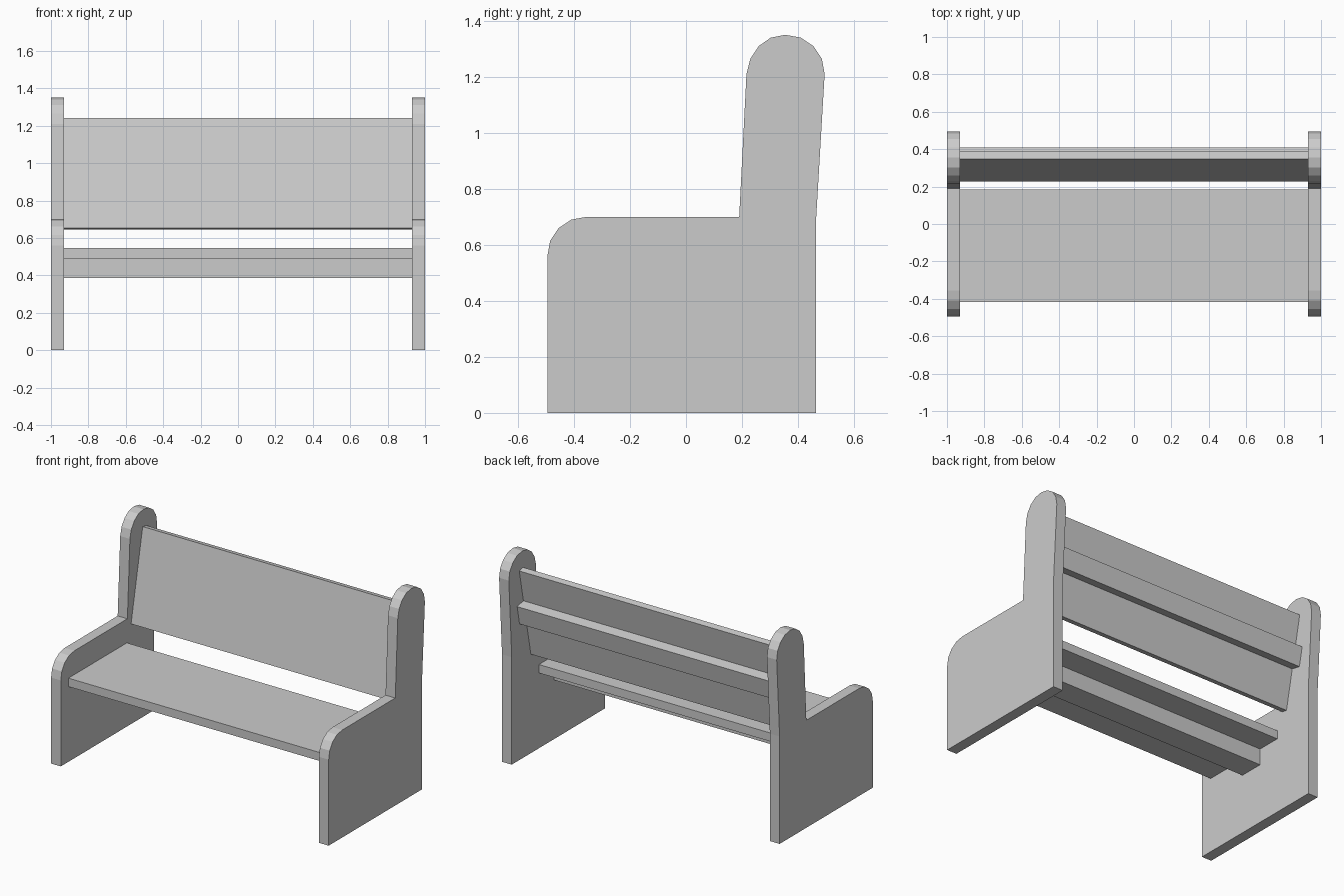
import bpy
import bmesh

default = bpy.data.objects.get("Cube")
if default:
    bpy.data.objects.remove(default, do_unlink=True)

# Single light grey finish
grey = bpy.data.materials.new("light_grey")
grey.use_nodes = True
colour = (0.6, 0.6, 0.6, 1)
grey.diffuse_color = colour
grey.node_tree.nodes["Principled BSDF"].inputs["Base Color"].default_value = colour

INNER, OUTER = 0.93, 1.0


def extrude(name, profile, x0, x1):
    """Extrude a (y, z) outline along x into a solid part."""
    bm = bmesh.new()
    face = bm.faces.new([bm.verts.new((x0, y, z)) for y, z in profile])
    moved = bmesh.ops.extrude_face_region(bm, geom=[face])["geom"]
    verts = [v for v in moved if isinstance(v, bmesh.types.BMVert)]
    bmesh.ops.translate(bm, verts=verts, vec=(x1 - x0, 0, 0))
    bmesh.ops.recalc_face_normals(bm, faces=bm.faces)
    mesh = bpy.data.meshes.new(name)
    bm.to_mesh(mesh)
    bm.free()
    mesh.materials.append(grey)
    obj = bpy.data.objects.new(name, mesh)
    bpy.context.collection.objects.link(obj)
    return obj


def board(name, y0, y1, z0, z1):
    return extrude(name, [(y0, z0), (y1, z0), (y1, z1), (y0, z1)], -INNER, INNER)


def leaning_board(name, y, z, height, depth):
    """Board leaning back, starting from its lower front edge."""
    c, s = 0.98, 0.199
    up, back = (height * s, height * c), (depth * c, -depth * s)
    corners = [(0, 0), back, (back[0] + up[0], back[1] + up[1]), up]
    return extrude(name, [(y + a, z + b) for a, b in corners], -INNER, INNER)


# End panels: rounded armrest in front, tall rounded upright behind
armrest = [(-0.495, 0), (-0.495, 0.56), (-0.485, 0.615), (-0.455, 0.66),
           (-0.41, 0.69), (-0.355, 0.70)]
upright = [(0.19, 0.70), (0.216, 1.21), (0.23, 1.265), (0.26, 1.31),
           (0.303, 1.34), (0.355, 1.35), (0.41, 1.34), (0.455, 1.31),
           (0.485, 1.265), (0.495, 1.21), (0.465, 0.70), (0.465, 0)]
for side, sign in (("left", 1), ("right", -1)):
    extrude(side + "_end_panel", armrest + upright, sign * INNER, sign * OUTER)

# Seat and the beam below it
board("seat", -0.417, 0.185, 0.49, 0.545)
board("seat_beam", -0.13, 0.03, 0.385, 0.49)

# Backrest and the rail behind it
leaning_board("backrest", 0.228, 0.652, 0.6, 0.041)
leaning_board("backrest_rail", 0.319, 0.899, 0.125, 0.067)
